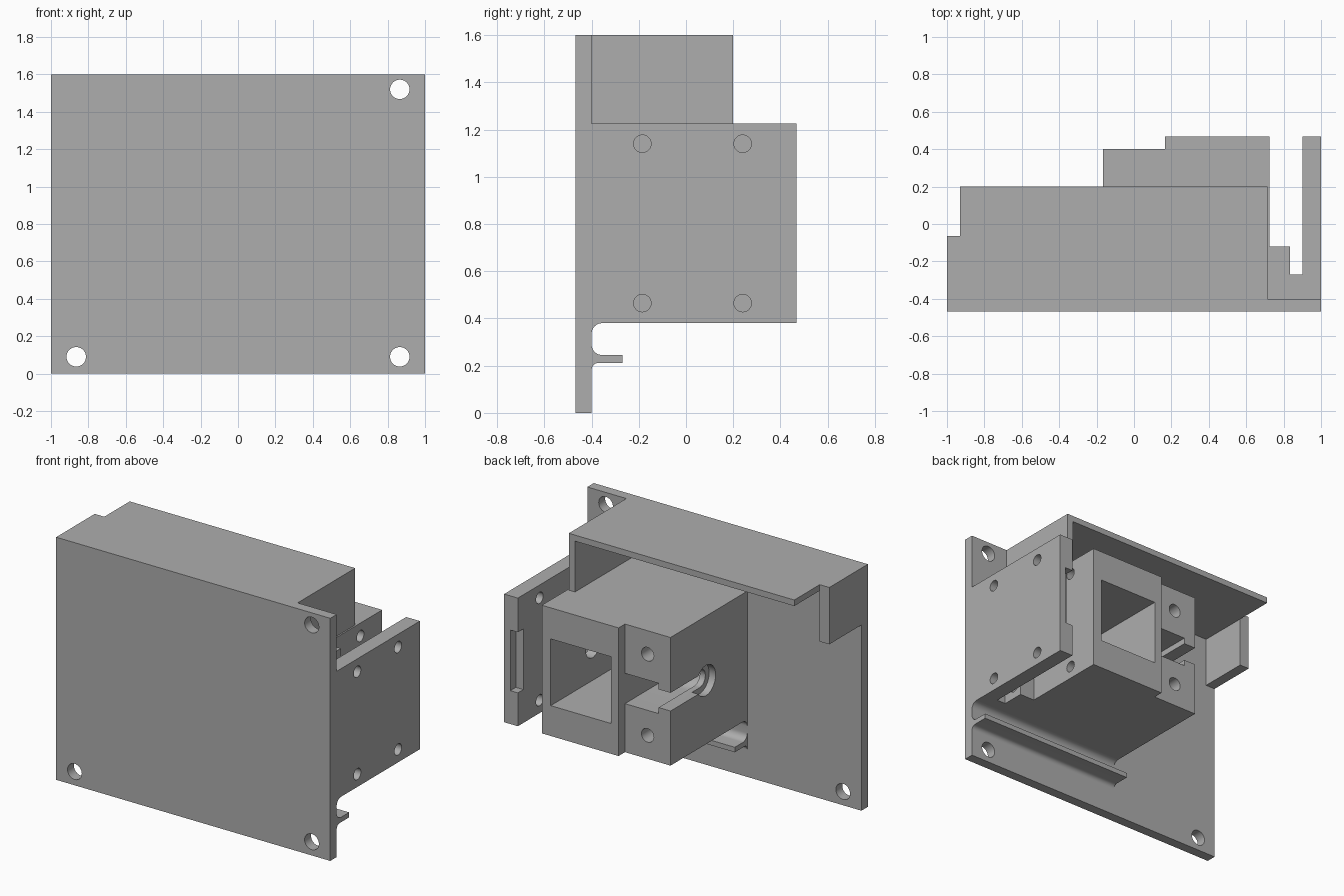
import bpy
import bmesh
from math import cos, sin, pi, radians
from mathutils import Vector

cube = bpy.data.objects.get("Cube")
if cube:
    bpy.data.objects.remove(cube, do_unlink=True)

grey = bpy.data.materials.new("plain_grey")
grey.use_nodes = True
grey.diffuse_color = (0.42, 0.42, 0.42, 1)
grey.node_tree.nodes["Principled BSDF"].inputs["Base Color"].default_value = grey.diffuse_color


def prism(name, pts, axis, lo, hi):
    """Extrude a 2D outline along an axis; the outline uses the other two axes in xyz order."""
    def place(p, t):
        c = list(p)
        c.insert("xyz".index(axis), t)
        return Vector(c)
    bm = bmesh.new()
    face = bm.faces.new([bm.verts.new(place(p, lo)) for p in pts])
    ext = bmesh.ops.extrude_face_region(bm, geom=[face])
    moved = [v for v in ext["geom"] if isinstance(v, bmesh.types.BMVert)]
    bmesh.ops.translate(bm, verts=moved, vec=place((0, 0), hi - lo))
    bmesh.ops.recalc_face_normals(bm, faces=bm.faces)
    mesh = bpy.data.meshes.new(name)
    bm.to_mesh(mesh)
    bm.free()
    mesh.materials.append(grey)
    obj = bpy.data.objects.new(name, mesh)
    bpy.context.collection.objects.link(obj)
    return obj


def box(name, x, y, z):
    return prism(name, [(x[0], y[0]), (x[1], y[0]), (x[1], y[1]), (x[0], y[1])], "z", *z)


def arc(cx, cy, r, start, end, steps=10):
    angles = [radians(start + (end - start) * i / steps) for i in range(steps + 1)]
    return [(cx + r * cos(a), cy + r * sin(a)) for a in angles]


def rod(cx, cy, r, axis, lo, hi):
    return prism("cutter", arc(cx, cy, r, 0, 360, 32)[:-1], axis, lo, hi)


def boolean(obj, other, operation="DIFFERENCE"):
    mod = obj.modifiers.new("boolean", "BOOLEAN")
    mod.operation = operation
    mod.solver = "EXACT"
    mod.object = other
    graph = bpy.context.evaluated_depsgraph_get()
    mesh = bpy.data.meshes.new_from_object(obj.evaluated_get(graph))
    obj.modifiers.clear()
    obj.data = mesh
    bpy.data.objects.remove(other, do_unlink=True)


FRONT, FLOOR = -0.467, -0.40      # faces of the base plate
LOW, HIGH, TOP = 0.38, 1.225, 1.6  # mount bottom, mount top, plate top
AXIS_Y, AXIS_Z = 0.03, 0.80       # centre line of the clamp bore

# Base plate with three screw holes
plate = box("base_plate", (-1, 1), (FRONT, FLOOR), (0, TOP))
for x, z in ((0.865, 1.52), (0.865, 0.09), (-0.865, 0.09)):
    boolean(plate, rod(x, z, 0.052, "y", -0.6, -0.3))

# Hood: thin roof, deep side wall and short end wall
box("hood_roof", (-0.93, 0.715), (FLOOR, 0.2), (TOP - 0.04, TOP))
box("hood_side_wall", (0.67, 0.715), (FLOOR, 0.2), (HIGH, TOP - 0.04))
box("hood_end_wall", (-1, -0.93), (FLOOR, -0.065), (HIGH, TOP))

# Mount: clamp block, pocket block, web and bracket plate in one outline
outline = [(-0.167, FLOOR), (-0.167, 0.4), (0.165, 0.4), (0.165, 0.467),
           (0.725, 0.467), (0.725, -0.12), (0.835, -0.12), (0.835, -0.27),
           (0.9, -0.27), (0.9, 0.467), (1, 0.467), (1, FLOOR)]
mount = prism("mount_block", outline, "z", LOW, HIGH)

# Square pocket, bore and latch notch
boolean(mount, box("cutter", (0.22, 0.66), (-0.27, 0.6), (0.58, 1.02)))
boolean(mount, rod(AXIS_Y, AXIS_Z, 0.07, "x", 0.1, 0.8))
boolean(mount, box("cutter", (0.85, 0.955), (0.41, 0.6), (0.6, 1.0)))


# Open-ended clamp slot: wide inside, narrow lip, round recess on the outer face
def clamp_slot(r, lo, hi):
    pts = arc(AXIS_Y, AXIS_Z, r, 90, 270, 16) + [(0.6, AXIS_Z - r), (0.6, AXIS_Z + r)]
    boolean(mount, prism("cutter", pts, "x", lo, hi))


clamp_slot(0.1, -0.08, 0.165)
clamp_slot(0.06, -0.3, 0)
boolean(mount, rod(AXIS_Y, AXIS_Z, 0.1, "x", -0.3, -0.12))

# Clamp screw holes and bracket screw holes
for z in (0.535, 1.07):
    boolean(mount, rod(0, z, 0.045, "y", -0.1, 0.6))
for y in (-0.185, 0.24):
    for z in (0.465, 1.14):
        boolean(mount, rod(y, z, 0.037, "x", 0.4, 1.2))

# Rib under the mount with filleted roots
rib = ([(FLOOR, LOW), (-0.355, LOW)] + arc(-0.355, 0.335, 0.045, 90, 180)
       + arc(-0.355, 0.29, 0.045, 180, 270) + [(-0.27, 0.245), (-0.27, 0.212)]
       + arc(-0.37, 0.182, 0.03, 90, 180))
prism("cable_rib", rib, "x", -0.167, 1)

# Smooth the round surfaces only
bpy.ops.object.select_all(action="DESELECT")
for obj in bpy.context.collection.objects:
    if obj.type == "MESH":
        obj.select_set(True)
        bpy.context.view_layer.objects.active = obj
bpy.ops.object.shade_smooth_by_angle(angle=radians(30))
